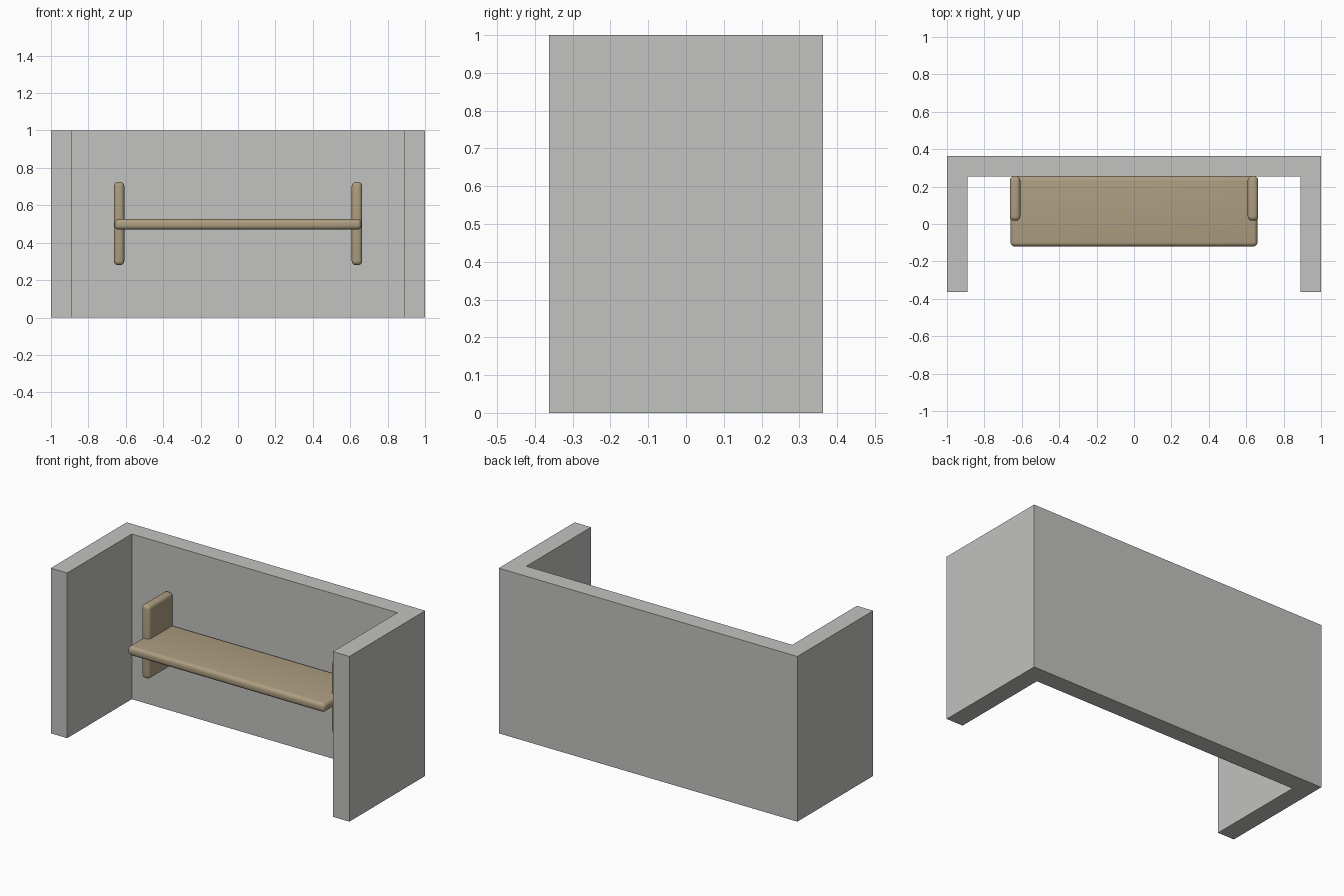
import bpy
import bmesh
from mathutils import Matrix, Vector

old = bpy.data.objects.get("Cube")
if old:
    bpy.data.objects.remove(old, do_unlink=True)


def make_material(name, rgb):
    mat = bpy.data.materials.new(name)
    mat.use_nodes = True
    mat.diffuse_color = (*rgb, 1)
    bsdf = mat.node_tree.nodes["Principled BSDF"]
    bsdf.inputs["Base Color"].default_value = (*rgb, 1)
    bsdf.inputs["Roughness"].default_value = 0.8
    return mat


def add_object(name, bm, mat):
    bmesh.ops.recalc_face_normals(bm, faces=bm.faces)
    mesh = bpy.data.meshes.new(name)
    bm.to_mesh(mesh)
    bm.free()
    mesh.materials.append(mat)
    obj = bpy.data.objects.new(name, mesh)
    bpy.context.collection.objects.link(obj)
    return obj


def rounded_board(name, low, high, mat, radius=0.022):
    """Box between two corners with softly rounded edges."""
    low, high = Vector(low), Vector(high)
    bm = bmesh.new()
    bmesh.ops.create_cube(bm, size=1, matrix=Matrix.Translation((low + high) / 2)
                          @ Matrix.Diagonal((*(high - low), 1)))
    obj = add_object(name, bm, mat)
    bevel = obj.modifiers.new("rounded_edges", "BEVEL")
    bevel.width = radius
    bevel.segments = 5
    bpy.ops.object.select_all(action="DESELECT")
    obj.select_set(True)
    bpy.context.view_layer.objects.active = obj
    bpy.ops.object.modifier_apply(modifier=bevel.name)
    bpy.ops.object.shade_smooth_by_angle()
    return obj


plaster = make_material("wall_grey", (0.54, 0.54, 0.525))
wood = make_material("shelf_wood", (0.42, 0.34, 0.22))

# Three walls as one U-shaped plan, extruded upwards
half_depth, inner_x, inner_y = 0.363, 0.89, 0.255
right_half = [(1, half_depth), (1, -half_depth), (inner_x, -half_depth), (inner_x, inner_y)]
plan = right_half + [(-x, y) for x, y in reversed(right_half)]
bm = bmesh.new()
floor = bm.faces.new([bm.verts.new((x, y, 0)) for x, y in plan])
top = bmesh.ops.extrude_face_region(bm, geom=[floor], use_keep_orig=True)
bmesh.ops.translate(bm, vec=(0, 0, 1),
                    verts=[v for v in top["geom"] if isinstance(v, bmesh.types.BMVert)])
add_object("walls", bm, plaster)

# Shelf board resting through the two end brackets
rounded_board("shelf_board", (-0.66, -0.12, 0.47), (0.66, inner_y, 0.526), wood)

# Upright end brackets against the back wall
for side, x in (("right", -0.636), ("left", 0.636)):
    rounded_board(side + "_bracket", (x - 0.028, 0.018, 0.28),
                  (x + 0.028, inner_y, 0.725), wood)
